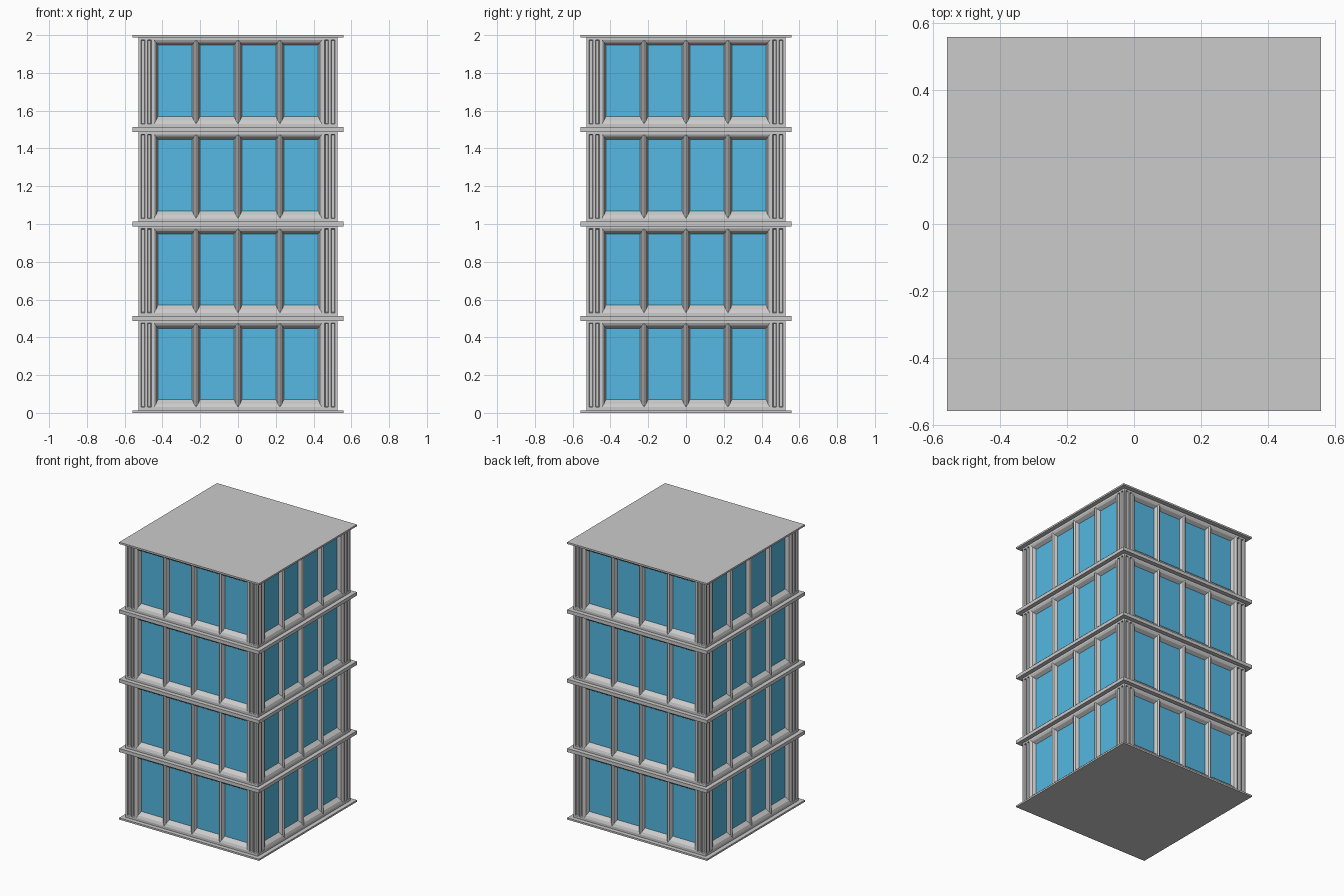
import bpy, bmesh
from math import pi
from mathutils import Matrix, Vector

if "Cube" in bpy.data.objects:
    bpy.data.objects.remove(bpy.data.objects["Cube"])

WALL, SLAB, FLOORS, H = 0.527, 0.558, 4, 0.5
SLAB_T = 0.0125


def finish(name, bm, mat=None):
    bmesh.ops.remove_doubles(bm, verts=bm.verts, dist=1e-5)
    mesh = bpy.data.meshes.new(name)
    bm.to_mesh(mesh)
    bm.free()
    ob = bpy.data.objects.new(name, mesh)
    bpy.context.collection.objects.link(ob)
    if mat:
        mesh.materials.append(mat)
    return ob


def rect(bm, m, x0, x1, z0, z1, depth):
    """Rectangle of vertices on a facade, counter-clockwise seen from outside."""
    return [bm.verts.new(m @ Vector((x, depth - WALL, z)))
            for x, z in ((x0, z0), (x1, z0), (x1, z1), (x0, z1))]


def bridge(bm, a, b):
    for i in range(4):
        j = (i + 1) % 4
        bm.faces.new((a[i], a[j], b[j], b[i]))


def recess(bm, m, cell, steps, floor_bm):
    """Stepped sunken panel; steps are (side, bottom, top, depth) insets."""
    x0, x1, z0, z1 = cell
    ring = rect(bm, m, *cell, 0)
    for s, b, t, d in steps:
        r = (x0 + s, x1 - s, z0 + b, z1 - t, d)
        new = rect(bm, m, *r)
        bridge(bm, ring, new)
        ring = new
    floor_bm.faces.new(rect(floor_bm, m, *r))


GROOVE = [(0.003, 0.003, 0.003, 0.014)]
PANE = [(0.011, 0.018, 0.013, 0.007), (0.021, 0.040, 0.028, 0.032)]

# facade columns: f = flat strip, g = pillar groove, w = window pane
half = [0.222, 0.445, 0.459, 0.479, 0.493, 0.513, WALL]
xs = [-x for x in reversed(half)] + [0] + half
kinds = "fgfgfwwwwfgfgf"

walls, glass = bmesh.new(), bmesh.new()
for side in range(4):
    for level in range(FLOORS):
        m = Matrix.Rotation(side * pi / 2, 4, 'Z') @ Matrix.Translation((0, 0, level * H))
        for x0, x1, kind in zip(xs, xs[1:], kinds):
            # bands below and above the panels
            for z0, z1 in ((0, 0.03), (0.475, H)):
                walls.faces.new(rect(walls, m, x0, x1, z0, z1, 0))
            cell = (x0, x1, 0.03, 0.475)
            if kind == "f":
                walls.faces.new(rect(walls, m, *cell, 0))
            elif kind == "g":
                recess(walls, m, cell, GROOVE, walls)
            else:
                recess(walls, m, cell, PANE, glass)

blue = bpy.data.materials.new("blue_glass")
blue.diffuse_color = (0.09, 0.48, 0.76, 1)
blue.use_nodes = True
blue.node_tree.nodes["Principled BSDF"].inputs["Base Color"].default_value = blue.diffuse_color
finish("walls_and_window_frames", walls)
finish("window_glass", glass, blue)

# projecting floor slabs, with half-thickness base and roof
for i in range(FLOORS + 1):
    lo = max(0, i * H - SLAB_T)
    hi = min(FLOORS * H, i * H + SLAB_T)
    bm = bmesh.new()
    bmesh.ops.create_cube(bm, size=1, matrix=Matrix.Translation((0, 0, (lo + hi) / 2))
                          @ Matrix.Diagonal((2 * SLAB, 2 * SLAB, hi - lo, 1)))
    name = "base_slab" if i == 0 else "roof_slab" if i == FLOORS else f"floor_slab_{i}"
    finish(name, bm)
